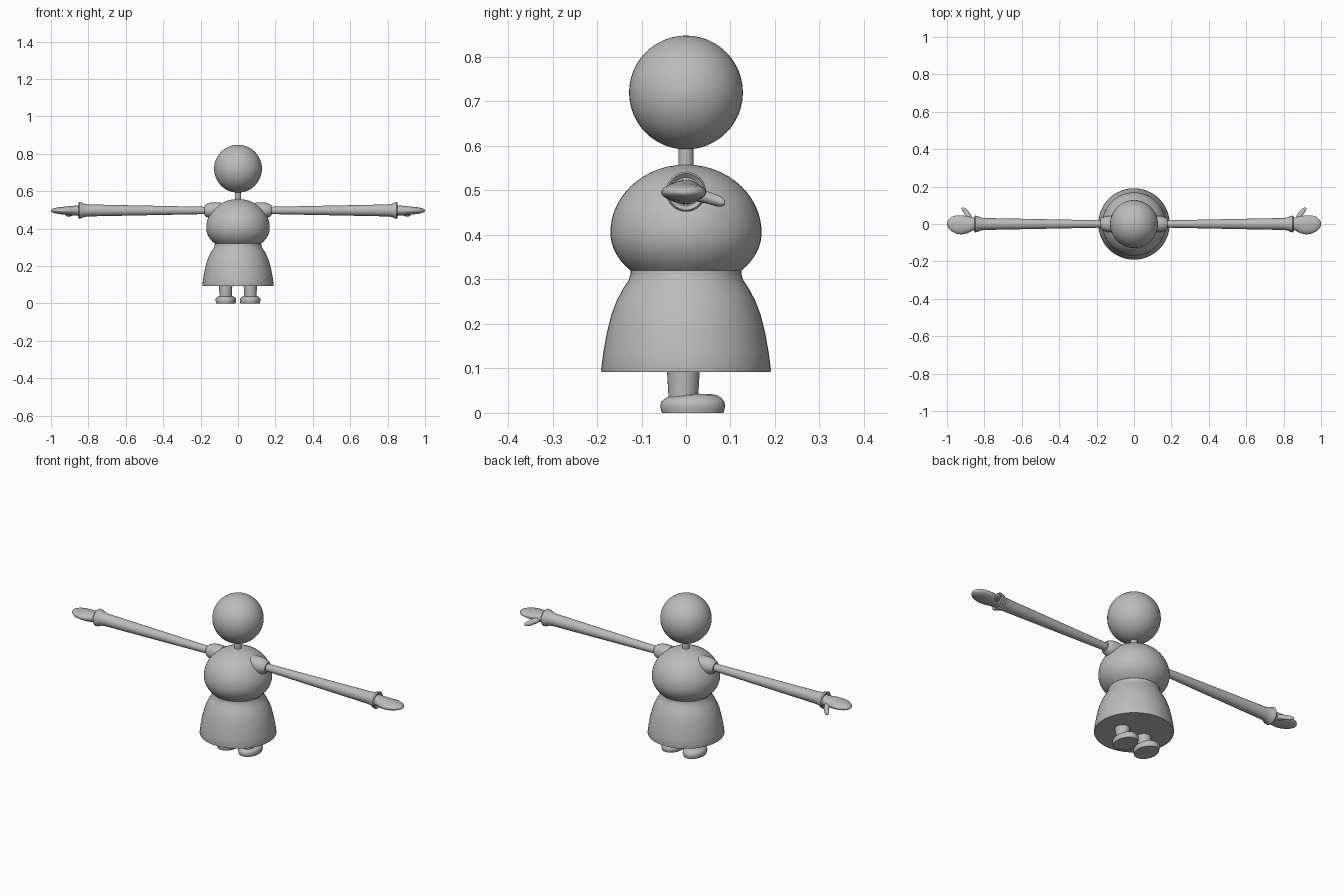
import bpy, bmesh, math
from mathutils import Vector

if "Cube" in bpy.data.objects:
    bpy.data.objects.remove(bpy.data.objects["Cube"])

grey = bpy.data.materials.new("plain grey")
grey.diffuse_color = (0.5, 0.5, 0.5, 1)
grey.use_nodes = True
grey.node_tree.nodes["Principled BSDF"].inputs["Base Color"].default_value = grey.diffuse_color


def finish(ob, mirror=False, angle=40):
    ob.data.materials.append(grey)
    bpy.ops.object.select_all(action='DESELECT')
    ob.select_set(True)
    bpy.context.view_layer.objects.active = ob
    bpy.ops.object.shade_smooth_by_angle(angle=math.radians(angle))
    if mirror:
        ob.modifiers.new("mirror", 'MIRROR')


def loft(name, rings, axis='Z', n=32, mirror=False, angle=40):
    """Skin elliptical rings (centre, radius u, radius v) set across an axis."""
    u, v = {'X': ((0, 1, 0), (0, 0, 1)),
            'Y': ((1, 0, 0), (0, 0, 1)),
            'Z': ((1, 0, 0), (0, 1, 0))}[axis]
    u, v = Vector(u), Vector(v)
    bm = bmesh.new()
    loops = []
    for c, ru, rv in rings:
        loops.append([bm.verts.new(Vector(c) + u * ru * math.cos(2 * math.pi * i / n)
                                   + v * rv * math.sin(2 * math.pi * i / n)) for i in range(n)])
    for a, b in zip(loops, loops[1:]):
        for i in range(n):
            j = (i + 1) % n
            bm.faces.new((a[i], a[j], b[j], b[i]))
    bm.faces.new(loops[0])
    bm.faces.new(loops[-1])
    bmesh.ops.recalc_face_normals(bm, faces=bm.faces)
    me = bpy.data.meshes.new(name)
    bm.to_mesh(me)
    bm.free()
    ob = bpy.data.objects.new(name, me)
    bpy.context.collection.objects.link(ob)
    finish(ob, mirror, angle)
    return ob


def turned(name, profile):
    """Round part about the vertical axis from (radius, height) points."""
    return loft(name, [((0, 0, z), r, r) for r, z in profile], n=48)


# Head and neck
bpy.ops.mesh.primitive_uv_sphere_add(segments=48, ring_count=24, radius=0.128, location=(0, 0, 0.72))
bpy.context.object.name = "head"
finish(bpy.context.object)
turned("neck", [(0.017, 0.54), (0.017, 0.61)])

# Egg-shaped torso, flat underneath
torso = []
for k in range(21):
    t = math.radians(-42.7 + k * (131.7 / 20))
    torso.append((0.17 * math.cos(t), 0.405 + (0.153 if t > 0 else 0.125) * math.sin(t)))
turned("torso", torso)

# Waist and bell skirt with a closed underside
turned("skirt", [(0.124, 0.322), (0.1245, 0.312), (0.129, 0.298), (0.141, 0.28),
                 (0.156, 0.252), (0.168, 0.22), (0.178, 0.18), (0.186, 0.135),
                 (0.191, 0.096), (0.190, 0.092)])

# Legs and shoes
loft("leg", [((0.066, -0.006, 0.10), 0.036, 0.037), ((0.066, -0.006, 0.03), 0.032, 0.033)], mirror=True)
loft("shoe", [((0.065, 0.015, 0.0), 0.052, 0.069), ((0.065, 0.015, 0.006), 0.053, 0.071),
              ((0.065, 0.015, 0.015), 0.055, 0.073), ((0.065, 0.015, 0.025), 0.054, 0.071),
              ((0.065, 0.017, 0.034), 0.047, 0.062), ((0.065, 0.021, 0.040), 0.036, 0.048),
              ((0.065, 0.026, 0.043), 0.018, 0.025)], mirror=True)


# Shoulder caps, sleeves with flared cuffs
def along_x(name, pts):
    loft(name, [((x, 0, 0.497), r, r) for x, r in pts], axis='X', mirror=True)


along_x("shoulder", [(0.09, 0.042), (0.125, 0.044), (0.15, 0.041), (0.17, 0.034), (0.18, 0.026)])
along_x("sleeve", [(0.15, 0.019), (0.20, 0.020), (0.50, 0.026), (0.80, 0.032), (0.822, 0.035),
                   (0.838, 0.043), (0.848, 0.045), (0.853, 0.041), (0.845, 0.032)])

# Mitten hands and thumbs
hand = [(0.84, 0, 0.033, 0.028), (0.865, 0, 0.036, 0.027), (0.89, -0.004, 0.046, 0.025),
        (0.92, -0.005, 0.051, 0.022), (0.95, -0.003, 0.049, 0.019), (0.975, 0, 0.039, 0.015),
        (0.992, 0.001, 0.023, 0.010), (1.0, 0.001, 0.008, 0.004)]
loft("hand", [((x, y, 0.496), ry, rz) for x, y, ry, rz in hand], axis='X', mirror=True, angle=60)
loft("thumb", [((0.875, 0.015, 0.492), 0.018, 0.015), ((0.885, 0.045, 0.485), 0.016, 0.014),
               ((0.902, 0.070, 0.477), 0.015, 0.013), ((0.911, 0.082, 0.474), 0.012, 0.010),
               ((0.915, 0.088, 0.473), 0.005, 0.005)], axis='Y', n=20, mirror=True, angle=60)
